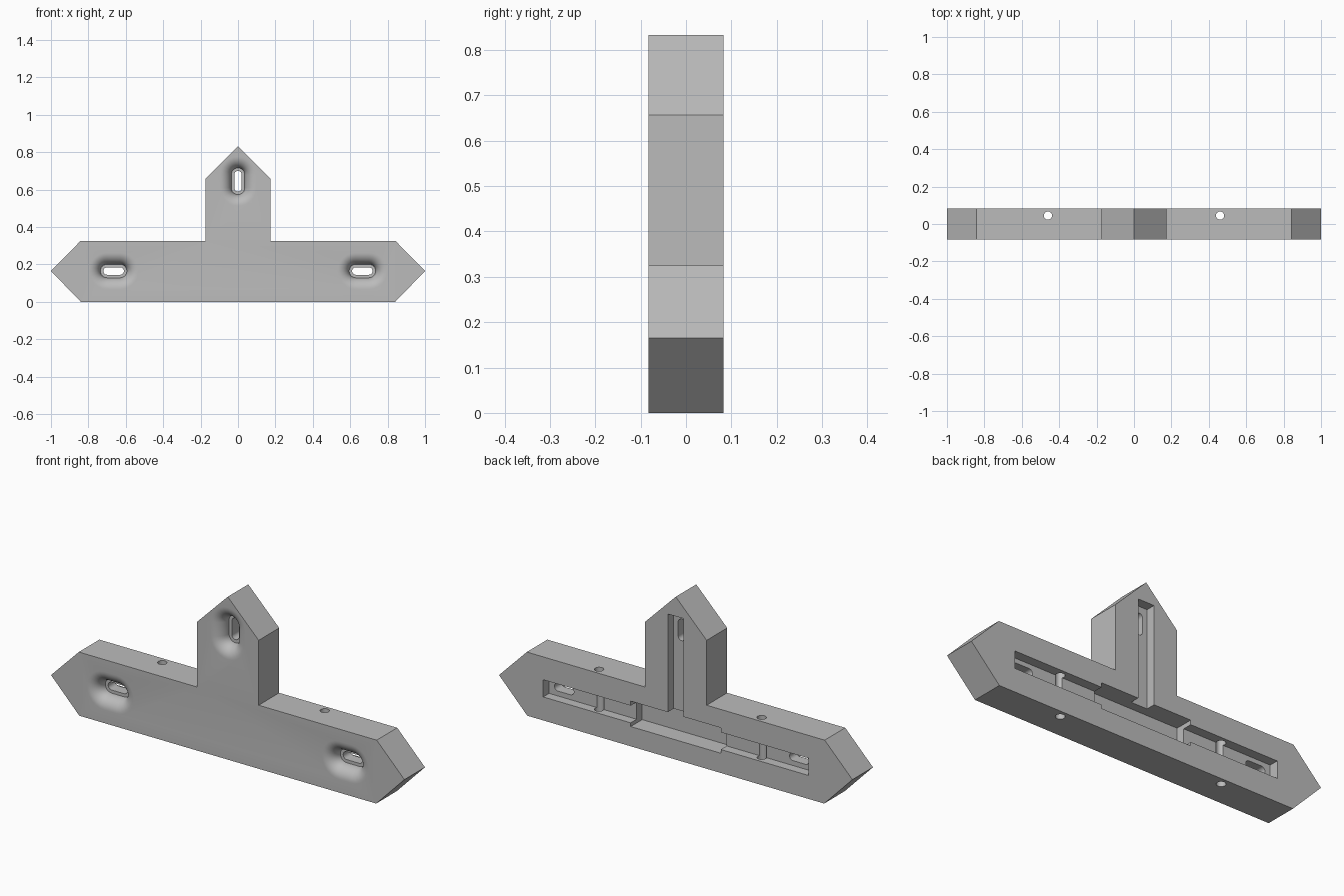
import bpy, bmesh
from math import sin, cos, pi, radians

cube = bpy.data.objects.get("Cube")
if cube:
    bpy.data.objects.remove(cube, do_unlink=True)

HALF = 0.083      # half thickness
FLARE = 0.062     # radius of the rounded mouth of each screw slot

grey = bpy.data.materials.new("plain_grey")
grey.use_nodes = True
grey.diffuse_color = (0.5, 0.5, 0.5, 1)
grey.node_tree.nodes["Principled BSDF"].inputs["Base Color"].default_value = (0.5, 0.5, 0.5, 1)


def loft(name, rings):
    """Solid skinned through rings with equal point counts."""
    bm = bmesh.new()
    loops = [[bm.verts.new(p) for p in ring] for ring in rings]
    n = len(loops[0])
    for a, b in zip(loops, loops[1:]):
        for i in range(n):
            j = (i + 1) % n
            bm.faces.new((a[i], a[j], b[j], b[i]))
    bm.faces.new(loops[0])
    bm.faces.new(loops[-1])
    bmesh.ops.recalc_face_normals(bm, faces=bm.faces[:])
    mesh = bpy.data.meshes.new(name)
    bm.to_mesh(mesh)
    bm.free()
    mesh.materials.append(grey)
    obj = bpy.data.objects.new(name, mesh)
    bpy.context.collection.objects.link(obj)
    return obj


def box(name, x0, x1, y0, y1, z0, z1):
    corners = [(x0, z0), (x1, z0), (x1, z1), (x0, z1)]
    return loft(name, [[(x, y, z) for x, z in corners] for y in (y0, y1)])


def slot_ring(cx, cz, y, r, upright, steps=12):
    """Rounded slot outline with a straight middle."""
    pts = []
    for side in (1, -1):
        for i in range(steps + 1):
            t = pi * i / steps - pi / 2
            u = side * (0.035 + r * cos(t))
            v = side * r * sin(t)
            pts.append((cx - v, y, cz + u) if upright else (cx + u, y, cz + v))
    return pts


def slot_cutter(cx, cz, upright=False):
    """Flared mouth, flat ledge, then a narrow through slot."""
    profile = [(0.036 + FLARE, -HALF - 0.01)]
    for i in range(11):
        t = radians(90 - 9 * i)
        profile.append((0.036 + FLARE * (1 - cos(t)), -HALF + FLARE * (1 - sin(t))))
    profile += [(0.02, -HALF + FLARE), (0.02, 0.06)]
    return loft("slot_cutter", [slot_ring(cx, cz, y, r, upright) for r, y in profile])


def hole_cutter(cx):
    ring = [(cx + 0.022 * cos(pi * i / 8), 0.045 + 0.022 * sin(pi * i / 8)) for i in range(16)]
    return loft("hole_cutter", [[(x, y, z) for x, y in ring] for z in (-0.1, 0.5)])


# Pointed T-shaped body
right_side = [(0.84, 0), (1, 0.165), (0.843, 0.325), (0.175, 0.325), (0.175, 0.657)]
outline = right_side + [(0, 0.833)] + [(-x, z) for x, z in reversed(right_side)]
body = loft("bracket_body", [[(x, y, z) for x, z in outline] for y in (-HALF, HALF)])

# Rear channels, screw slots and vertical holes
cutters = [
    box("long_channel", -0.75, 0.75, 0.035, 0.1, 0.12, 0.208),
    box("upright_channel", -0.045, 0.045, 0.035, 0.1, 0.16, 0.733),
    box("centre_pocket", -0.255, 0.255, -0.01, 0.1, 0.101, 0.231),
    slot_cutter(0, 0.645, True),
]
for s in (-1, 1):
    cutters += [slot_cutter(s * 0.665, 0.165), hole_cutter(s * 0.46)]

bpy.context.view_layer.objects.active = body
for cutter in cutters:
    cutter.hide_render = True
    mod = body.modifiers.new("cut", "BOOLEAN")
    mod.operation = "DIFFERENCE"
    mod.solver = "EXACT"
    mod.object = cutter
    bpy.ops.object.modifier_apply(modifier=mod.name)
    bpy.data.objects.remove(cutter, do_unlink=True)

for o in bpy.context.selected_objects:
    o.select_set(False)
body.select_set(True)
bpy.ops.object.shade_smooth_by_angle(angle=radians(30))
